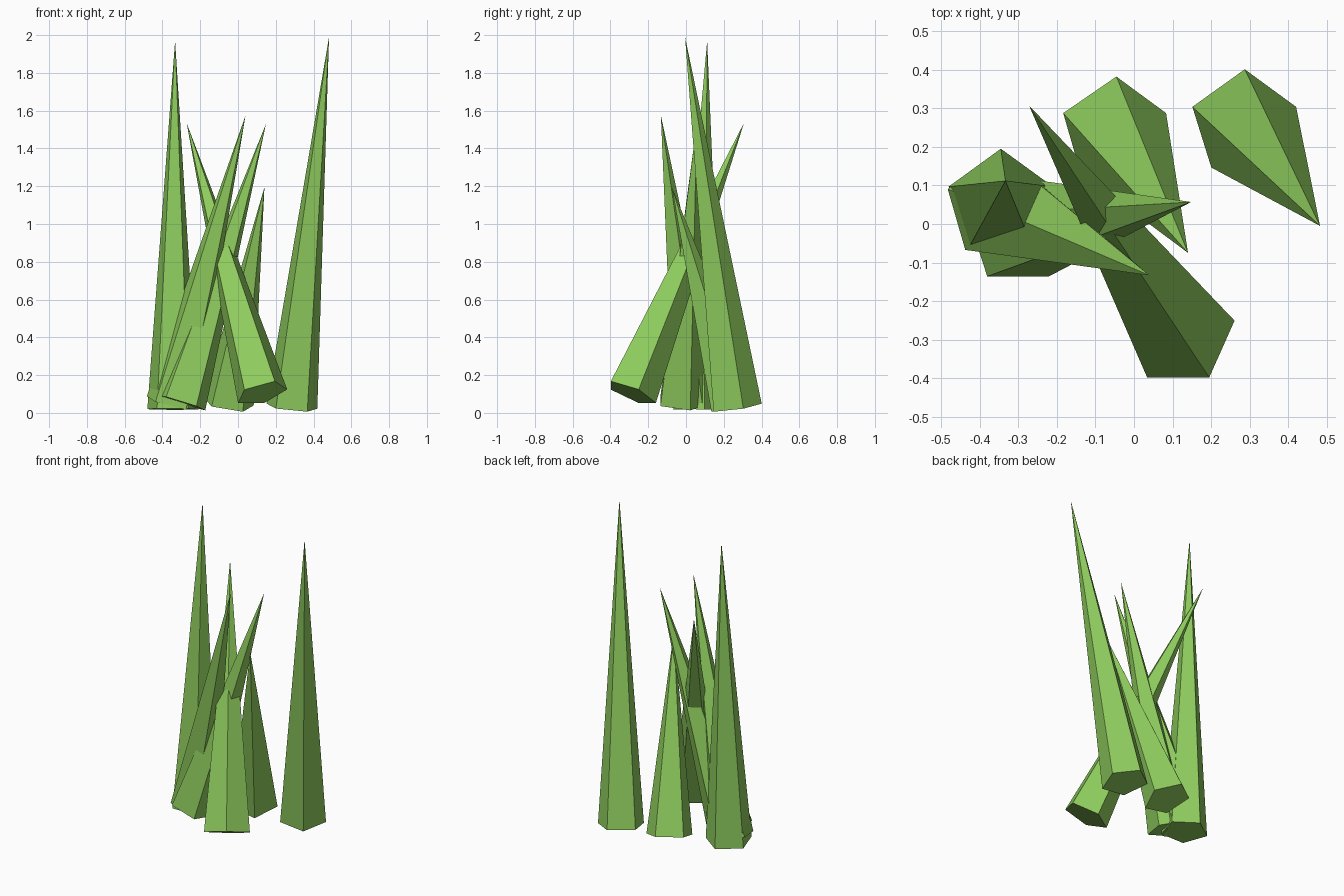
import bpy
import bmesh
import math
from mathutils import Vector

if "Cube" in bpy.data.objects:
    bpy.data.objects.remove(bpy.data.objects["Cube"])

SIDES = 5
RADIUS = 0.142

green = bpy.data.materials.new("grass green")
green.diffuse_color = (0.27, 0.60, 0.11, 1)
green.use_nodes = True
green.node_tree.nodes["Principled BSDF"].inputs["Base Color"].default_value = green.diffuse_color


def blade(name, base, tip):
    """Five-sided spike whose flat base is square to its leaning axis."""
    base, tip = Vector(base), Vector(tip)
    axis = (tip - base).normalized()
    side = Vector((axis.z, 0, -axis.x)).normalized()
    back = axis.cross(side)
    bm = bmesh.new()
    ring = []
    for i in range(SIDES):
        a = math.tau * i / SIDES
        ring.append(bm.verts.new(base + RADIUS * (side * math.sin(a) + back * math.cos(a))))
    point = bm.verts.new(tip)
    bm.faces.new(ring)
    for i in range(SIDES):
        bm.faces.new((ring[i], ring[(i + 1) % SIDES], point))
    bmesh.ops.recalc_face_normals(bm, faces=bm.faces)
    mesh = bpy.data.meshes.new(name)
    bm.to_mesh(mesh)
    bm.free()
    mesh.materials.append(green)
    bpy.context.collection.objects.link(bpy.data.objects.new(name, mesh))


# Tuft of leaning grass blades: base centre, tip
blade("tall_right_blade", (0.285, 0.26, 0.03), (0.482, -0.005, 1.99))
blade("tall_left_blade", (-0.345, 0.053, 0.02), (-0.333, 0.112, 1.97))
blade("left_crossing_blade", (-0.353, 0.047, 0.05), (0.04, -0.133, 1.575))
blade("front_leaning_blade", (0.126, -0.291, 0.104), (-0.272, 0.307, 1.535))
blade("short_back_blade", (-0.052, 0.245, 0.05), (0.14, -0.075, 1.195))
blade("inner_crossing_blade", (-0.302, -0.021, 0.055), (0.148, 0.057, 1.53))
